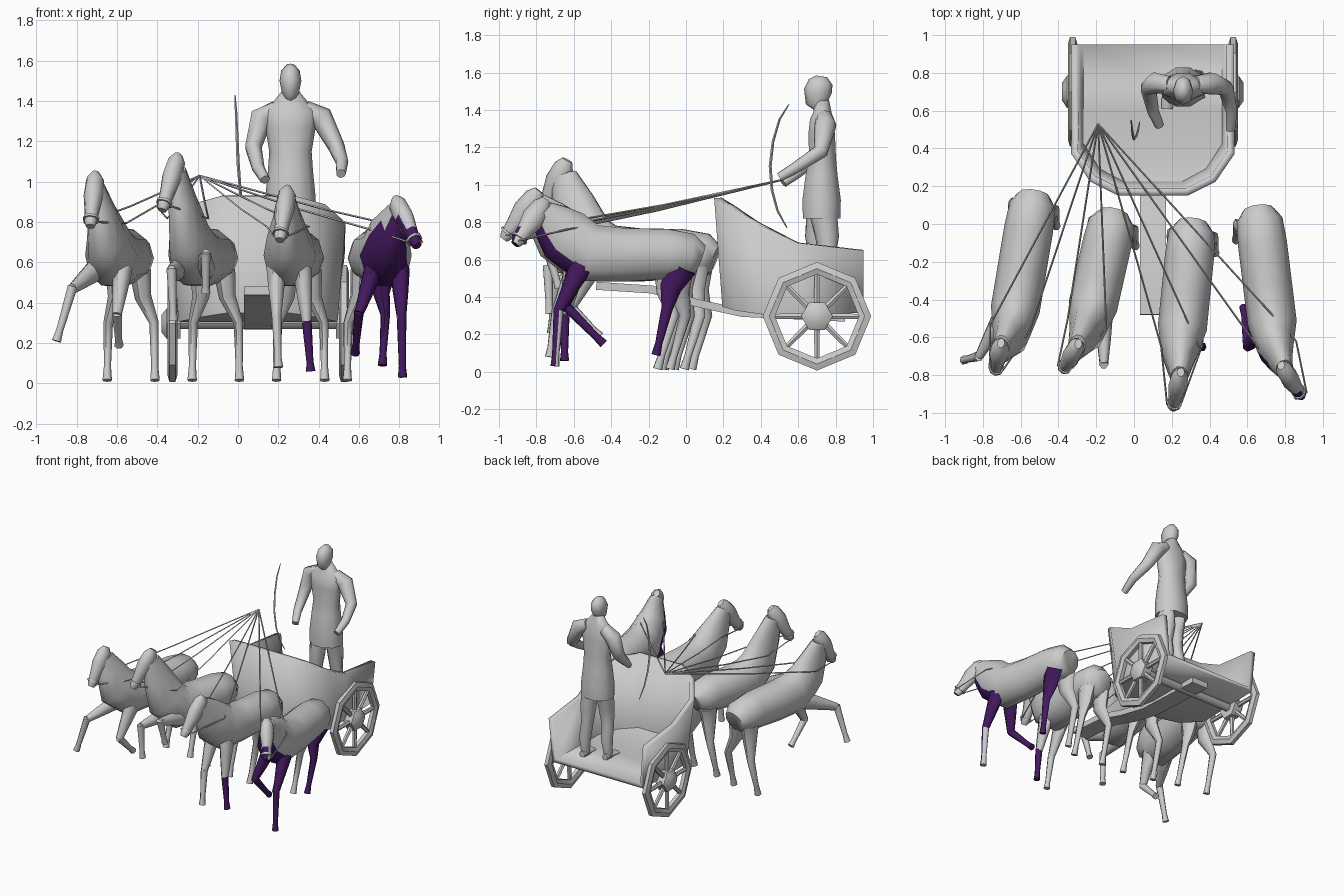
import bpy, bmesh, math
from mathutils import Vector as V

if "Cube" in bpy.data.objects:
    bpy.data.objects.remove(bpy.data.objects["Cube"])

purple = bpy.data.materials.new("dark_purple")
purple.diffuse_color = (0.06, 0.01, 0.12, 1)
purple.use_nodes = True
purple.node_tree.nodes["Principled BSDF"].inputs["Base Color"].default_value = purple.diffuse_color
grey = bpy.data.materials.new("grey")
grey.diffuse_color = (0.6, 0.6, 0.6, 1)
grey.use_nodes = True
grey.node_tree.nodes["Principled BSDF"].inputs["Base Color"].default_value = grey.diffuse_color


def finish(name, bm, angle=45):
    bmesh.ops.recalc_face_normals(bm, faces=bm.faces)
    me = bpy.data.meshes.new(name)
    bm.to_mesh(me)
    bm.free()
    for p in me.polygons:
        p.use_smooth = True
    me.set_sharp_from_angle(angle=math.radians(angle))
    ob = bpy.data.objects.new(name, me)
    bpy.context.collection.objects.link(ob)
    return ob


def tube(bm, pts, radii, n=8, side=(1, 0, 0), turn=0.0, mat=0):
    """Skin elliptical rings (side radius, other radius) along a path."""
    pts = [V(p) for p in pts]
    rings = []
    for i, p in enumerate(pts):
        t = (pts[min(i + 1, len(pts) - 1)] - pts[max(i - 1, 0)]).normalized()
        s = V(side)
        s = (s - t * s.dot(t)).normalized()
        u = t.cross(s)
        r = radii[i] if isinstance(radii, list) else radii
        a, b = r if isinstance(r, tuple) else (r, r)
        rings.append([bm.verts.new(p + s * a * math.cos(k) + u * b * math.sin(k))
                      for k in (turn + 2 * math.pi * j / n for j in range(n))])
    faces = [bm.faces.new(rings[0]), bm.faces.new(rings[-1])]
    for A, B in zip(rings, rings[1:]):
        for j in range(n):
            k = (j + 1) % n
            faces.append(bm.faces.new((A[j], A[k], B[k], B[j])))
    for f in faces:
        f.material_index = mat


def part(name, *args, **kw):
    bm = bmesh.new()
    tube(bm, *args, **kw)
    return finish(name, bm, 60)


# Horses: rump, chest, poll, muzzle, then knee and foot of both front legs
horses = [
    ((-.53, .14), (-.64, -.52), (-.71, -.66, .99), (-.73, -.77, .80),
     [((-.82, -.70, .47), (-.90, -.72, .21)), ((-.60, -.62, .34), (-.59, -.46, .19))]),
    ((-.11, .04), (-.23, -.49), (-.31, -.66, 1.08), (-.37, -.76, .88),
     [((-.33, -.74, .56), (-.32, -.73, .31)), ((-.16, -.74, .64), (-.16, -.68, .45))]),
    ((.31, -.01), (.25, -.61), (.24, -.82, .92), (.21, -.96, .73),
     [((.19, -.69, .33), (.20, -.73, .08)), ((.34, -.65, .30), (.36, -.65, .06))]),
    ((.66, .06), (.74, -.59), (.80, -.78, .87), (.88, -.90, .70),
     [((.60, -.65, .35), (.58, -.44, .15)), ((.81, -.68, .33), (.815, -.70, .03))]),
]
hand = V((-.19, .53, 1.03))

for i, (R, C, poll, muz, fronts) in enumerate(horses):
    R, C, poll, muz = V((*R, 0)), V((*C, 0)), V(poll), V(muz)
    d = (C - R).normalized()
    side = V((-d.y, d.x, 0))          # points to +x
    bm = bmesh.new()

    def along(t, z):
        return R.lerp(C, t) + V((0, 0, z))

    # trunk and neck
    base = C + d * .06 + V((0, 0, .73))
    tube(bm, [along(-.02, .60), along(.06, .62), along(.25, .63), along(.6, .625),
              along(.9, .635), base, base.lerp(poll, .5), base.lerp(poll, .92)],
         [(.085, .085), (.122, .125), (.13, .14), (.13, .15), (.13, .165),
          (.1, .16), (.068, .12), (.047, .07)], 10, side)
    # head
    h = (muz - poll).normalized()
    tube(bm, [poll - h * .06, poll - h * .02, poll.lerp(muz, .3), poll.lerp(muz, .7), muz, muz + h * .025],
         [(.02, .03), (.045, .055), (.05, .065), (.037, .045), (.032, .035), (.022, .024)], 8, side)
    for k, s in enumerate((-1, 1)):
        # hind leg (the outer horse lifts its right one)
        hip = along(.13, .56)
        foot = R + side * .12 * s + V((0, -.13, .015))
        hock = R + side * .115 * s + V((0, -.05, .30))
        m = 0
        if i == 3 and s == 1:
            foot, hock, m = V((.715, -.16, .09)), V((.73, -.10, .34)), 1
        tube(bm, [hip + side * .06 * s, hip.lerp(hock, .5) + side * .01 * s + V((0, -.02, 0)),
                  hock, hock.lerp(foot, .75), foot],
             [(.055, .08), (.042, .06), (.024, .032), (.018, .02), (.024, .026)], 7, side, 0, m)
        # front leg
        knee, foot = V(fronts[k][0]), V(fronts[k][1])
        sh = along(.96, .57) + side * .065 * s
        low = knee.lerp(foot, .8)
        m = 1 if i == 3 else 0
        tube(bm, [sh, sh.lerp(knee, .45), knee], [(.05, .065), (.04, .048), (.024, .028)], 7, side, 0, m)
        m = 1 if (i, s) in ((2, 1), (3, -1)) else 0
        tube(bm, [knee + V((0, 0, .01)), low, foot],
             [(.025, .028), (.018, .02), (.024, .025)], 7, side, 0, m)
    # coloured chest of the outer horse
    if i == 3:
        bmesh.ops.recalc_face_normals(bm, faces=bm.faces)
        bm.normal_update()
        for f in bm.faces:
            c = f.calc_center_median()
            if c.y < -.55 and c.z < .8 and f.normal.y < -.25:
                f.material_index = 1
    ob = finish("horse_%d" % (i + 1), bm, 60)
    ob.data.materials.append(grey)
    ob.data.materials.append(purple)

    # reins
    for s in (-1, 1):
        mid = base.lerp(poll, .25) + side * .105 * s - d * .05
        near = hand.lerp(mid, .6) - V((0, 0, .01))
        end = muz + side * .035 * s
        part("rein", [hand, near, mid, end], .005, 4, side)
    # bridle noseband
    part("bridle", [muz - h * .025, muz - h * .012], (.041, .047), 8, side)

# Chariot body: one half outline, mirrored about x = .1 (half width, y, top z, floor half width, floor y, floor z)
half = [(.41, .95, .65, .38, .95, .33), (.41, .60, .69, .38, .60, .32), (.415, .38, .80, .38, .42, .32),
        (.32, .24, .89, .29, .28, .34), (.18, .17, .93, .16, .21, .36)]
full = [(.1 - a, b, c, .1 - e, f, g) for a, b, c, e, f, g in half] + \
       [(.1 + a, b, c, .1 + e, f, g) for a, b, c, e, f, g in reversed(half)]
bm = bmesh.new()
top = [bm.verts.new(p[:3]) for p in full]
bot = [bm.verts.new(p[3:]) for p in full]
for j in range(len(full) - 1):
    bm.faces.new((top[j], top[j + 1], bot[j + 1], bot[j]))
n = len(full)
for j in range(n // 2 - 1):
    bm.faces.new((bot[j], bot[j + 1], bot[n - 2 - j], bot[n - 1 - j]))
body = finish("chariot_body", bm, 50)
sol = body.modifiers.new("thickness", 'SOLIDIFY')
sol.thickness = .04
sol.offset = 0

# Draught pole and axle
part("pole", [(.1, .85, .29), (.1, .3, .315), (.1, .05, .37), (.1, -.18, .44), (.1, -.48, .46)],
     (.098, .03), 4, turn=math.pi / 4)
part("axle", [(-.36, .70, .30), (.56, .70, .30)], .035, 6, side=(0, 1, 0))

# Wheels: octagonal rim, eight spokes, six-sided hub
for s in (-1, 1):
    cx = .1 + s * .425
    bm = bmesh.new()
    rings = []
    for j in range(8):
        a = j * math.pi / 4
        rings.append([bm.verts.new((cx + x, .70 + r * math.cos(a), .297 + r * math.sin(a)))
                      for r, x in ((.29, -.014), (.29, .014), (.255, .025), (.225, .014),
                                   (.225, -.014), (.255, -.025))])
    for j in range(8):
        A, B = rings[j], rings[(j + 1) % 8]
        for k in range(6):
            m = (k + 1) % 6
            bm.faces.new((A[k], A[m], B[m], B[k]))
        a = j * math.pi / 4
        u = V((0, math.cos(a), math.sin(a)))
        c = V((cx, .70, .297))
        tube(bm, [c + u * .05, c + u * .25], [.018, .015], 6)
    tube(bm, [(cx - s * .04, .70, .297), (cx + s * .03, .70, .297), (cx + s * .055, .70, .297)],
         [.085, .085, .048], 6, (0, 1, 0))
    finish("wheel", bm, 40)

# Driver: tunic, head, arms and legs
x = .26
part("tunic", [(x, .725, .82), (x, .725, .92), (x, .725, 1.05), (x, .73, 1.15), (x, .725, 1.27),
               (x, .725, 1.35), (x, .73, 1.39), (x, .725, 1.45)],
     [(.125, .105), (.125, .108), (.112, .09), (.105, .075), (.125, .075), (.13, .065), (.09, .05), (.042, .042)], 10)
part("head", [(x, .72, 1.41), (x, .70, 1.44), (x, .705, 1.50), (x, .72, 1.55), (x, .725, 1.58)],
     [(.03, .03), (.042, .06), (.054, .075), (.046, .065), (.02, .03)], 8)
part("right_arm", [(.19, .74, 1.36), (.115, .745, 1.32), (.075, .72, 1.17), (.10, .60, 1.07), (.135, .52, 1.01)],
     [.045, .06, .043, .032, .025], 7)
part("left_arm", [(.33, .74, 1.36), (.41, .745, 1.32), (.485, .72, 1.18), (.515, .60, 1.10), (.51, .50, 1.04)],
     [.045, .06, .043, .032, .025], 7)
for s, y in ((-1, .70), (1, .755)):
    lx = x + s * .06
    part("leg", [(lx, .725, .90), (lx, y, .72), (lx + s * .01, y, .60), (lx + s * .015, y + .02, .50),
                 (lx + s * .02, y + .01, .35)],
         [(.06, .08), (.055, .065), .045, .045, .03], 7)
    part("foot", [(lx + s * .02, y + .05, .36), (lx + s * .02, y, .36), (lx + s * .025, y - .09, .35)],
         [.025, (.032, .03), (.03, .015)], 6)

# Bow
part("bow", [(-.015, .55, 1.43), (-.01, .50, 1.35), (-.005, .465, 1.23), (0, .45, 1.10),
             (.01, .46, .97), (.02, .49, .86), (.03, .54, .77)],
     [.003, .006, .007, .008, .007, .006, .003], 4)
